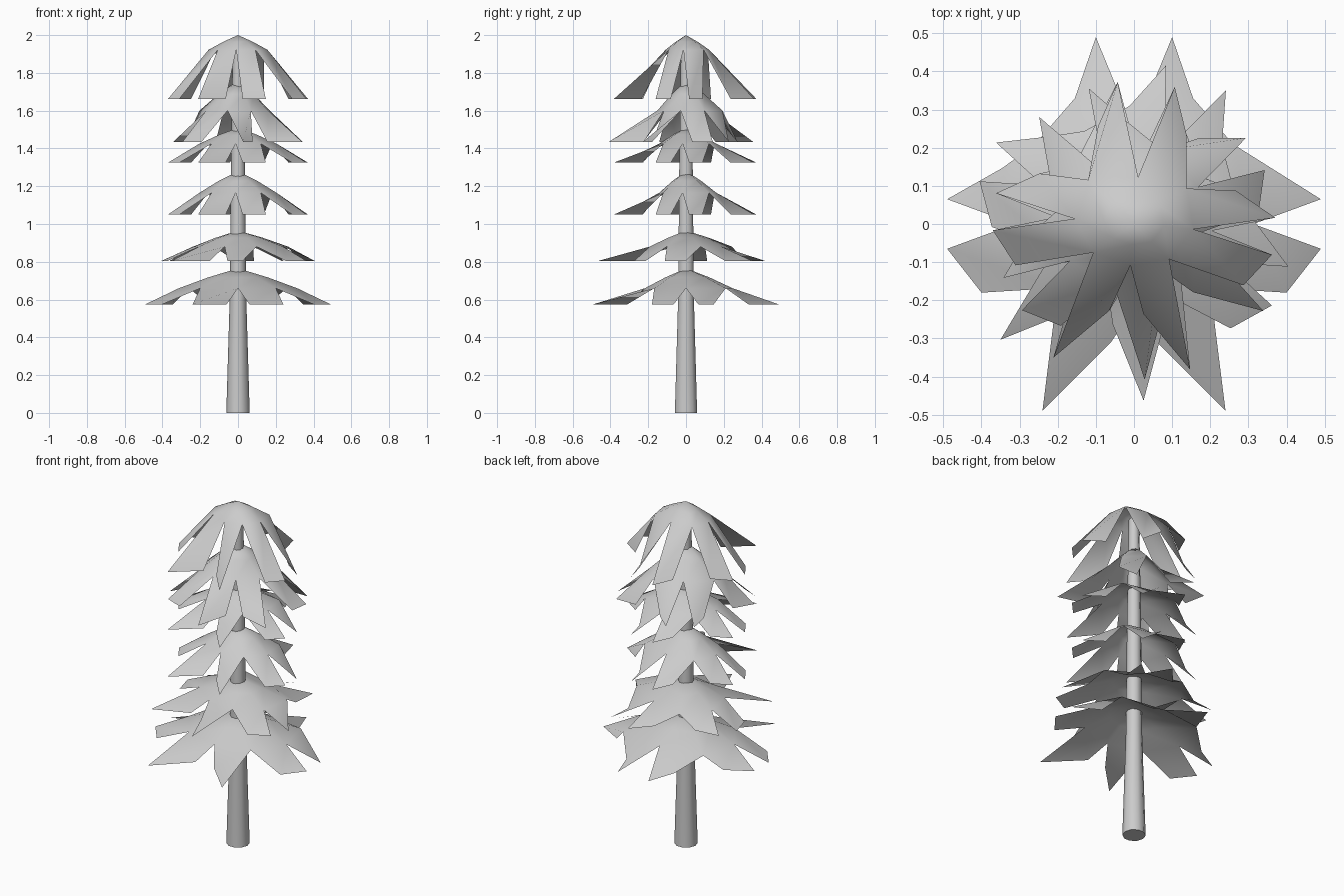
import bpy, bmesh, math
from mathutils import Matrix

if "Cube" in bpy.data.objects:
    bpy.data.objects.remove(bpy.data.objects["Cube"])

# Right half of a bough outline, back to front:
# 'v' = notch (angle, radius factor), 't' = low tip (x, y)
HALF = [('v', 90, .85), ('t', .10, .49), ('t', .155, .33), ('v', 39, 1.15), ('t', .345, .147),
        ('t', .49, .065), ('v', 0, 1.08), ('t', .49, -.065), ('t', .40, -.18), ('v', -40, .9),
        ('t', .24, -.49), ('t', .06, -.31), ('v', -90, .75)]


def finish(bm, name, angle):
    bmesh.ops.recalc_face_normals(bm, faces=bm.faces)
    me = bpy.data.meshes.new(name)
    bm.to_mesh(me)
    bm.free()
    ob = bpy.data.objects.new(name, me)
    bpy.context.collection.objects.link(ob)
    bpy.context.view_layer.objects.active = ob
    ob.select_set(True)
    bpy.ops.object.shade_smooth_by_angle(angle=math.radians(angle))
    ob.select_set(False)


def outline():
    pts = []
    for sx, part in ((1, HALF[:-1]), (-1, HALF[:0:-1])):
        for kind, p, q in part:
            if kind == 'v':
                a = math.radians(p)
                pts.append(('v', sx * q * math.cos(a), q * math.sin(a)))
            else:
                pts.append(('t', sx * p, q))
    return pts


def bough(name, apex, notch, tip, r_notch, scale, rot):
    """Sheet of drooping prongs: apex, dome ring, notch ring, prong ends."""
    bm = bmesh.new()
    top = bm.verts.new((0, 0, apex))
    ring = []
    for kind, x, y in outline():
        if kind == 'v':
            dome = bm.verts.new((x * r_notch * .5, y * r_notch * .5,
                                 apex + (notch - apex) * .45))
            ring.append([dome, bm.verts.new((x * r_notch, y * r_notch, notch)), []])
        else:
            ring[-1][2].append(bm.verts.new((x * scale, y * scale, tip)))
    for (d0, v0, ends), (d1, v1, _) in zip(ring, ring[1:] + ring[:1]):
        bm.faces.new((top, d0, d1))
        bm.faces.new((d0, v0, v1, d1))
        bm.faces.new((v0, *ends, v1))
    bm.transform(Matrix.Rotation(math.radians(rot), 4, 'Z'))
    finish(bm, name, 60)


# Boughs, bottom to top
for i, args in enumerate([
        (.765, .66, .575, .29, 1.0, 0),
        (.965, .88, .805, .24, .85, -23),
        (1.28, 1.165, 1.05, .19, .75, -5),
        (1.51, 1.425, 1.325, .19, .75, -5),
        (1.76, 1.60, 1.435, .18, .75, 30),
        (2.0, 1.922, 1.662, .145, .75, -5)]):
    bough(f"bough_{i + 1}", *args)

# Trunk: tapered rings
bm = bmesh.new()
N = 10
rings = [[bm.verts.new((r * math.cos(2 * math.pi * k / N), r * math.sin(2 * math.pi * k / N), z))
          for k in range(N)]
         for z, r in ((0, .062), (.6, .044), (1.35, .037), (1.93, .028))]
for a, b in zip(rings, rings[1:]):
    for k in range(N):
        j = (k + 1) % N
        bm.faces.new((a[k], a[j], b[j], b[k]))
bm.faces.new(rings[0][::-1])
bm.faces.new(rings[-1])
finish(bm, "trunk", 50)
